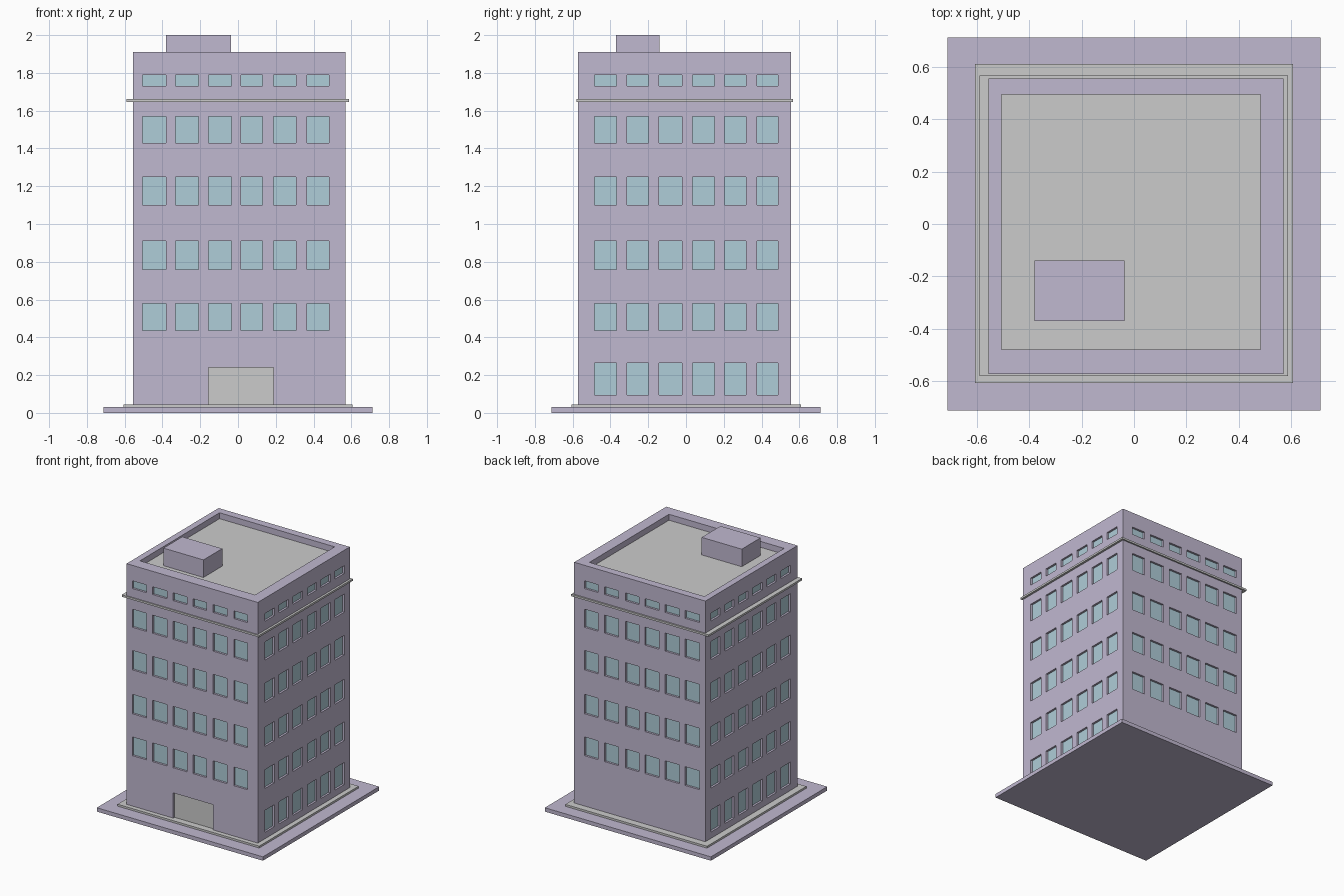
import bpy, bmesh

if "Cube" in bpy.data.objects:
    bpy.data.objects.remove(bpy.data.objects["Cube"])

def material(name, rgb):
    m = bpy.data.materials.new(name)
    m.diffuse_color = (*rgb, 1)
    m.use_nodes = True
    m.node_tree.nodes["Principled BSDF"].inputs["Base Color"].default_value = m.diffuse_color
    return m

WALL = material("lilac_wall", (0.53, 0.48, 0.63))
GLASS = material("pale_blue_glass", (0.43, 0.61, 0.69))

def boxes(name, items, mat=None):
    """One object from a list of (x0, x1, y0, y1, z0, z1) boxes."""
    bm = bmesh.new()
    for x0, x1, y0, y1, z0, z1 in items:
        vs = bmesh.ops.create_cube(bm, size=1)["verts"]
        for v in vs:
            v.co = (x1 if v.co.x > 0 else x0,
                    y1 if v.co.y > 0 else y0,
                    z1 if v.co.z > 0 else z0)
    me = bpy.data.meshes.new(name)
    bm.to_mesh(me)
    bm.free()
    ob = bpy.data.objects.new(name, me)
    bpy.context.collection.objects.link(ob)
    if mat:
        me.materials.append(mat)
    return ob

# Body extents and window layout
X0, X1, Y0, Y1 = -0.555, 0.57, -0.572, 0.555
Z0, Z1, ROOF = 0.045, 1.91, 1.86
DEPTH, OUT = 0.02, 0.05
COLS_X = [(-0.505, -0.382), (-0.332, -0.21), (-0.157, -0.035),
          (0.015, 0.13), (0.188, 0.308), (0.365, 0.482)]
COLS_Y = [(-0.485, -0.368), (-0.312, -0.198), (-0.143, -0.022),
          (0.035, 0.15), (0.205, 0.317), (0.375, 0.487)]
ROWS = [(0.435, 0.58), (0.76, 0.91), (1.10, 1.25), (1.43, 1.57), (1.73, 1.79)]
GROUND_ROW = (0.095, 0.265)

# Openings (cutters) and the panes that sit at the back of them
cuts, panes = [], []
for z0, z1 in ROWS:
    for a, b in COLS_X:
        cuts += [(a, b, Y0 - OUT, Y0 + DEPTH, z0, z1), (a, b, Y1 - DEPTH, Y1 + OUT, z0, z1)]
        panes += [(a, b, Y0 + DEPTH - 0.004, Y0 + DEPTH + 0.004, z0, z1),
                  (a, b, Y1 - DEPTH - 0.004, Y1 - DEPTH + 0.004, z0, z1)]
for z0, z1 in [GROUND_ROW] + ROWS:
    for a, b in COLS_Y:
        cuts += [(X0 - OUT, X0 + DEPTH, a, b, z0, z1), (X1 - DEPTH, X1 + OUT, a, b, z0, z1)]
        panes += [(X0 + DEPTH - 0.004, X0 + DEPTH + 0.004, a, b, z0, z1),
                  (X1 - DEPTH - 0.004, X1 - DEPTH + 0.004, a, b, z0, z1)]
# Entrance recess and roof well inside the parapet
cuts.append((-0.155, 0.188, Y0 - OUT, Y0 + DEPTH, Z0 - 0.02, 0.24))
cuts.append((-0.505, 0.482, -0.48, 0.495, ROOF, Z1 + 0.1))

# Tower walls
body = boxes("tower_walls", [(X0, X1, Y0, Y1, Z0, Z1)], WALL)
cutter = boxes("opening_cutter", cuts, WALL)
cutter.hide_render = True
mod = body.modifiers.new("openings", "BOOLEAN")
mod.operation, mod.solver, mod.object = "DIFFERENCE", "EXACT", cutter
bpy.context.view_layer.objects.active = body
bpy.ops.object.modifier_apply(modifier=mod.name)
bpy.data.objects.remove(cutter)

# Glazing, entrance and roof deck
boxes("window_panes", panes, GLASS)
boxes("entrance_door", [(-0.155, 0.188, Y0 + DEPTH - 0.004, Y0 + DEPTH + 0.004, Z0, 0.24)])
boxes("roof_deck", [(-0.505, 0.482, -0.48, 0.495, ROOF - 0.004, ROOF + 0.004)])

# Rooftop stair housing
boxes("rooftop_housing", [(-0.38, -0.037, -0.37, -0.14, ROOF, 2.0)], WALL)

# Cornice ring below the top storey
cx0, cx1, cy0, cy1, c0, c1 = -0.59, 0.587, -0.58, 0.567, 1.647, 1.662
boxes("cornice", [(cx0, cx1, cy0, Y0 + 0.01, c0, c1), (cx0, cx1, Y1 - 0.01, cy1, c0, c1),
                  (cx0, X0 + 0.01, Y0 + 0.01, Y1 - 0.01, c0, c1),
                  (X1 - 0.01, cx1, Y0 + 0.01, Y1 - 0.01, c0, c1)])

# Pavement and plinth
boxes("pavement_slab", [(-0.712, 0.712, -0.712, 0.712, 0, 0.03)], WALL)
boxes("plinth", [(-0.607, 0.607, -0.607, 0.61, 0.03, Z0)])
